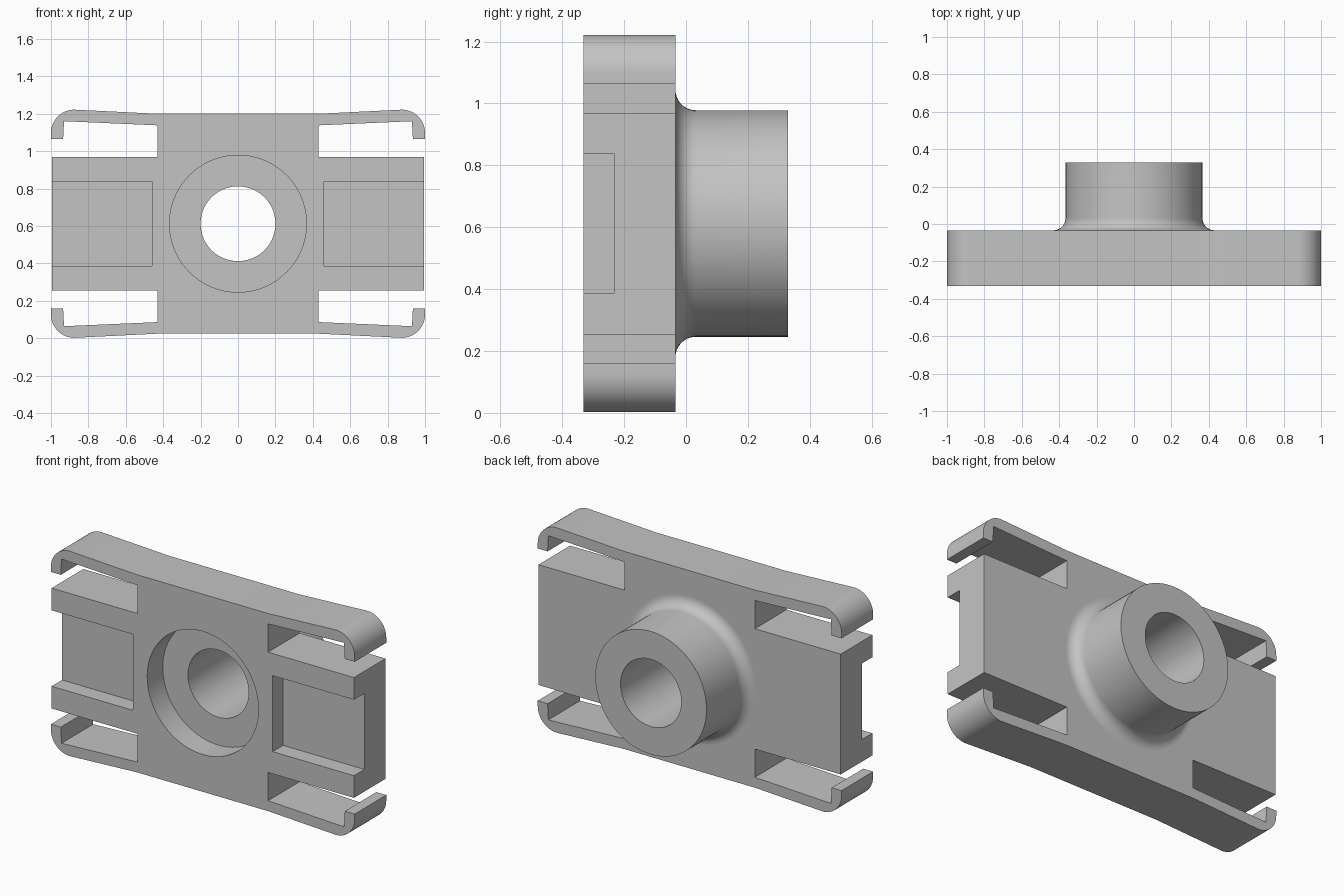
import bpy, bmesh
from math import sin, cos, pi, radians

if "Cube" in bpy.data.objects:
    bpy.data.objects.remove(bpy.data.objects["Cube"])

MID = 0.612                      # height of the bore axis
FRONT, BACK, END = -0.331, -0.034, 0.33

grey = bpy.data.materials.new("plain grey")
grey.use_nodes = True
colour = (0.55, 0.55, 0.55, 1)
grey.diffuse_color = colour
grey.node_tree.nodes["Principled BSDF"].inputs["Base Color"].default_value = colour


def finish(name, bm):
    bmesh.ops.remove_doubles(bm, verts=bm.verts, dist=1e-5)
    bmesh.ops.recalc_face_normals(bm, faces=bm.faces)
    mesh = bpy.data.meshes.new(name)
    bm.to_mesh(mesh)
    bm.free()
    mesh.materials.append(grey)
    ob = bpy.data.objects.new(name, mesh)
    bpy.context.collection.objects.link(ob)
    return ob


def extrude(name, outline, y0, y1):
    bm = bmesh.new()
    face = bm.faces.new([bm.verts.new((x, y0, z)) for x, z in outline])
    moved = bmesh.ops.extrude_face_region(bm, geom=[face])["geom"]
    verts = [v for v in moved if isinstance(v, bmesh.types.BMVert)]
    bmesh.ops.translate(bm, verts=verts, vec=(0, y1 - y0, 0))
    return finish(name, bm)


def lathe(name, profile, steps=96):
    bm = bmesh.new()
    verts = [bm.verts.new((r, y, MID)) for r, y in profile]
    edges = [bm.edges.new(pair) for pair in zip(verts, verts[1:])]
    bmesh.ops.spin(bm, geom=verts + edges, cent=(0, 0, MID), axis=(0, 1, 0),
                   angle=2 * pi, steps=steps)
    return finish(name, bm)


def combine(target, tool, operation):
    mod = target.modifiers.new(operation, 'BOOLEAN')
    mod.operation, mod.object, mod.solver = operation, tool, 'EXACT'
    bpy.context.view_layer.objects.active = target
    bpy.ops.object.modifier_apply(modifier=mod.name)
    bpy.data.objects.remove(tool)


# Plate with spring clip arms: one quarter outline, heights relative to the axis
R = 0.125
arc = [(1 - R + R * sin(a), 0.61 - R + R * cos(a))
       for a in (radians(2 + 88 * i / 14) for i in range(15))]
quarter = ([(0.43, 0.588)] + arc +
           [(1, 0.453), (0.935, 0.453), (0.93, 0.548), (0.43, 0.526),
            (0.43, 0.358), (0.995, 0.358)])
half = quarter + [(x, -z) for x, z in reversed(quarter)]
outline = half + [(-x, z) for x, z in reversed(half)]
plate = extrude("clip_plate", [(x, z + MID) for x, z in outline], FRONT, BACK)

# Shallow pockets in the front, open at both ends
for side in (-1, 1):
    box = [(side * x, MID + z) for x, z in
           ((0.46, -0.226), (1.2, -0.226), (1.2, 0.226), (0.46, 0.226))]
    combine(plate, extrude("pocket_cutter", box, FRONT - 0.1, -0.233), 'DIFFERENCE')

# Rear collar with a filleted foot
F, C = 0.066, 0.366
foot = [(C + F - F * sin(a), BACK + F - F * cos(a))
        for a in (i * pi / 20 for i in range(11))]
collar = lathe("collar", [(0, -0.1), (C + F, -0.1)] + foot + [(C, END), (0, END)])
combine(plate, collar, 'UNION')

# Stepped bore through the middle
bore = lathe("bore_cutter", [(0, -0.5), (C, -0.5), (C, -0.185), (0.2, -0.185),
                             (0.2, 0.5), (0, 0.5)])
combine(plate, bore, 'DIFFERENCE')

# Smooth round walls, flat front and back faces
bpy.ops.object.select_all(action='DESELECT')
plate.select_set(True)
bpy.context.view_layer.objects.active = plate
bpy.ops.object.shade_smooth_by_angle(angle=radians(20))
for face in plate.data.polygons:
    if abs(face.normal.y) > 0.999:
        face.use_smooth = False
